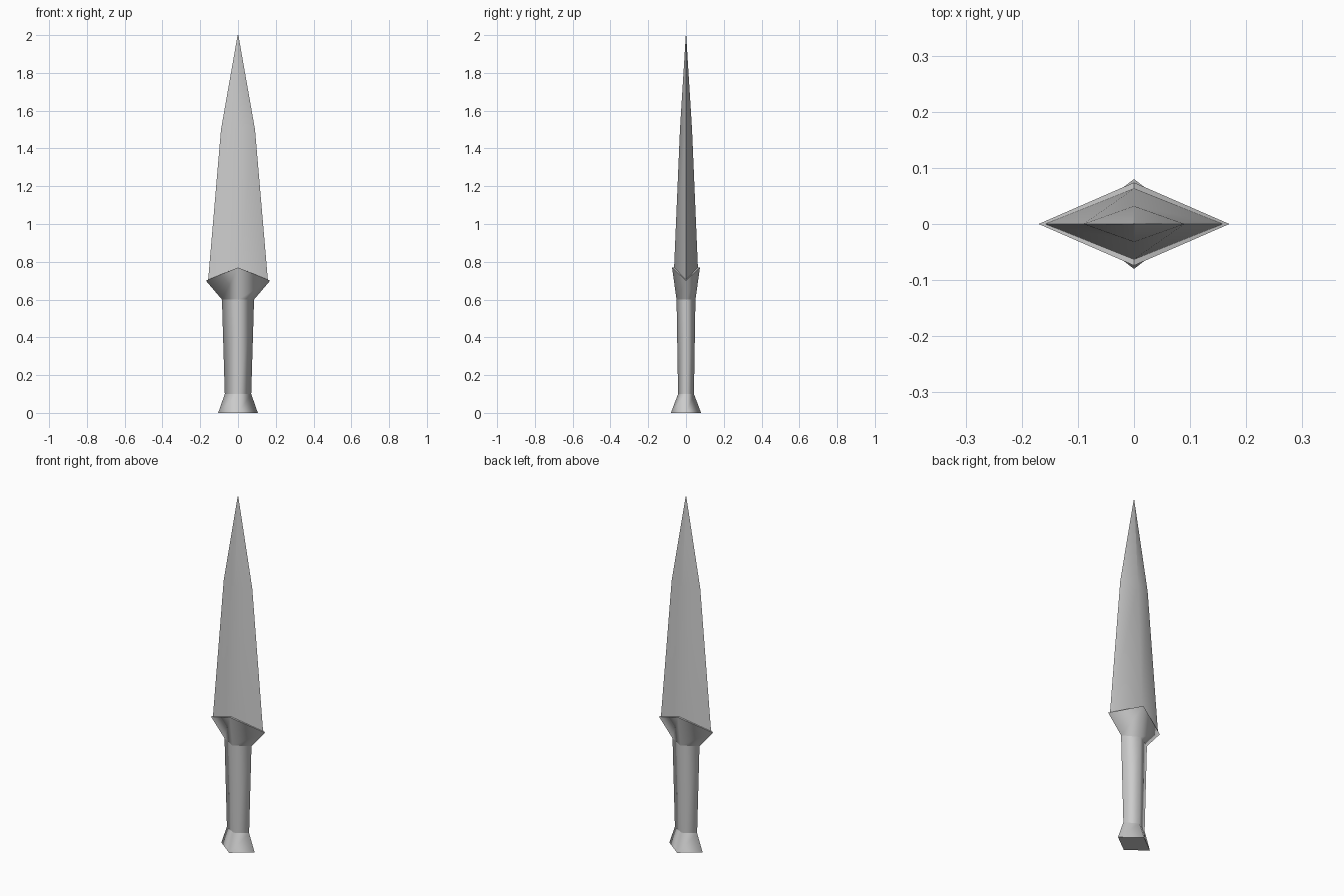
import bpy
import bmesh
import math

cube = bpy.data.objects.get("Cube")
if cube:
    bpy.data.objects.remove(cube, do_unlink=True)

steel = bpy.data.materials.new("grey_steel")
steel.use_nodes = True
GREY = (0.6, 0.6, 0.6, 1)
steel.diffuse_color = GREY
steel.node_tree.nodes["Principled BSDF"].inputs["Base Color"].default_value = GREY


def diamond_loft(name, rings, smooth_angle):
    """Loft diamonds given as (half width, half depth, side z, ridge z)."""
    bm = bmesh.new()
    loops = []
    for w, d, zs, zr in rings:
        corners = [(w, 0, zs), (0, d, zr), (-w, 0, zs), (0, -d, zr)]
        loops.append([bm.verts.new(c) for c in corners])
    for low, high in zip(loops, loops[1:]):
        for i in range(4):
            j = (i + 1) % 4
            bm.faces.new((low[i], low[j], high[j], high[i]))
    # Caps fold along the ridge-to-ridge diagonal and keep crisp rims
    for a, b, c, d in (loops[0][::-1], loops[-1]):
        bm.faces.new((a, b, d))
        bm.faces.new((b, c, d))
    bmesh.ops.remove_doubles(bm, verts=bm.verts, dist=0.00001)
    bmesh.ops.recalc_face_normals(bm, faces=bm.faces)
    for face in bm.faces:
        face.smooth = True
    rims = [set(loops[0]), set(loops[-1])] if rings[-1][0] > 0 else [set(loops[0])]
    for edge in bm.edges:
        on_rim = any(v.is_valid for v in edge.verts) and any(
            set(edge.verts) <= rim for rim in rims)
        edge.smooth = not on_rim and edge.calc_face_angle(0) < smooth_angle
    mesh = bpy.data.meshes.new(name)
    bm.to_mesh(mesh)
    bm.free()
    mesh.materials.append(steel)
    obj = bpy.data.objects.new(name, mesh)
    bpy.context.collection.objects.link(obj)
    return obj


ALL_ROUND = math.radians(179)
RIDGE_ONLY = math.radians(80)

# Flared pommel, tapering grip and V-topped guard
diamond_loft("pommel", [(0.105, 0.08, 0, 0), (0.07, 0.042, 0.1, 0.1)], ALL_ROUND)
diamond_loft("grip", [(0.07, 0.042, 0.1, 0.1), (0.085, 0.05, 0.6, 0.6)], ALL_ROUND)
diamond_loft("guard", [(0.085, 0.05, 0.6, 0.6), (0.17, 0.074, 0.7, 0.77)], ALL_ROUND)

# Blade with a soft centre ridge, sharp cutting edges and a pointed tip
diamond_loft("blade", [(0.158, 0.063, 0.705, 0.77), (0.09, 0.032, 1.5, 1.5),
                       (0.002, 0.001, 2, 2)], RIDGE_ONLY)
